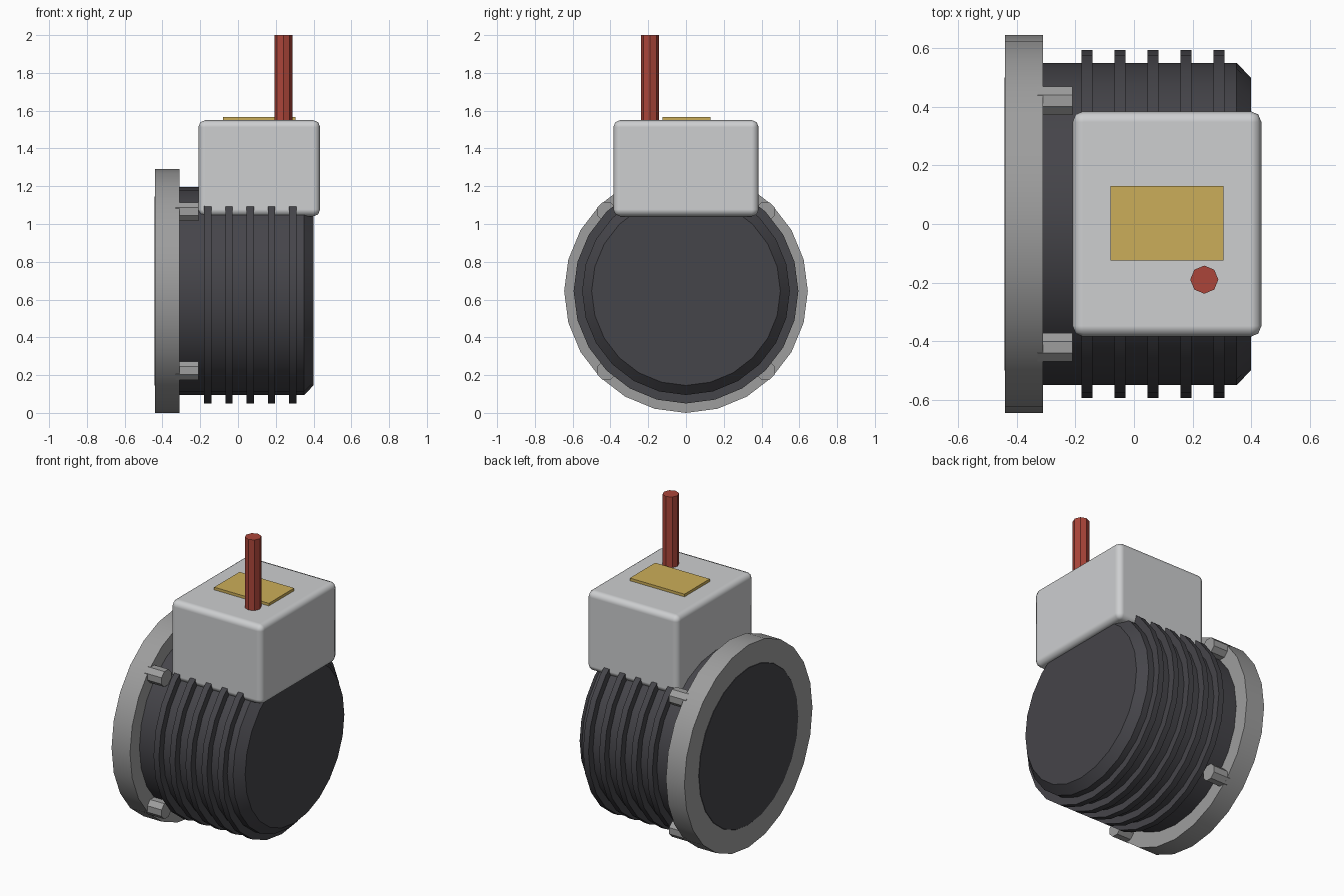
import bpy
import bmesh
from math import pi, radians
from mathutils import Matrix

if "Cube" in bpy.data.objects:
    bpy.data.objects.remove(bpy.data.objects["Cube"])


def material(name, r, g, b):
    m = bpy.data.materials.new(name)
    m.use_nodes = True
    m.diffuse_color = (r, g, b, 1)
    m.node_tree.nodes["Principled BSDF"].inputs["Base Color"].default_value = (r, g, b, 1)
    return m


charcoal = material("charcoal", 0.06, 0.059, 0.068)
steel = material("steel grey", 0.34, 0.34, 0.34)
light_grey = material("light grey", 0.61, 0.62, 0.63)
brass = material("brass", 0.60, 0.42, 0.10)
red = material("cable red", 0.41, 0.06, 0.042)

AXIS_Z = 0.645  # height of the motor shaft line


def finish(name, bm, mat, angle=30):
    mesh = bpy.data.meshes.new(name)
    bmesh.ops.recalc_face_normals(bm, faces=bm.faces)
    bm.to_mesh(mesh)
    bm.free()
    mesh.materials.append(mat)
    obj = bpy.data.objects.new(name, mesh)
    bpy.context.collection.objects.link(obj)
    bpy.ops.object.select_all(action='DESELECT')
    obj.select_set(True)
    bpy.context.view_layer.objects.active = obj
    bpy.ops.object.shade_smooth_by_angle(angle=radians(angle))
    return obj


def cylinder(name, mat, radius, start, end, sides=24, y=0, z=AXIS_Z, chamfer=0, turn=0):
    """Cylinder lying along x, with optional chamfered rims."""
    bm = bmesh.new()
    place = (Matrix.Translation(((start + end) / 2, y, z))
             @ Matrix.Rotation(pi / 2, 4, 'Y') @ Matrix.Rotation(turn, 4, 'Z'))
    bmesh.ops.create_cone(bm, cap_ends=True, segments=sides, radius1=radius,
                          radius2=radius, depth=end - start, matrix=place)
    if chamfer:
        rims = [e for e in bm.edges if any(len(f.verts) > 4 for f in e.link_faces)]
        bmesh.ops.bevel(bm, geom=rims, offset=chamfer, segments=1, affect='EDGES')
    return finish(name, bm, mat)


def box(name, mat, low, high):
    bm = bmesh.new()
    size = [b - a for a, b in zip(low, high)]
    mid = [(a + b) / 2 for a, b in zip(low, high)]
    bmesh.ops.create_cube(bm, size=1, matrix=Matrix.Translation(mid) @ Matrix.Diagonal((*size, 1)))
    return finish(name, bm, mat)


# Motor body, reaching through to the mounting face
cylinder("motor_body", charcoal, 0.55, -0.442, 0.40, chamfer=0.05)

# Cooling fins
for i in range(5):
    x = -0.16 + i * 0.1125
    cylinder(f"cooling_fin_{i + 1}", charcoal, 0.595, x - 0.019, x + 0.019)

# Mounting flange and its four bolts
cylinder("mounting_flange", steel, AXIS_Z, -0.44, -0.31)
for side, sy in (("front", -1), ("back", 1)):
    for level, sz in (("lower", -1), ("upper", 1)):
        cylinder(f"{side}_{level}_bolt", steel, 0.053, -0.33, -0.21, sides=8,
                 y=sy * 0.421, z=AXIS_Z + sz * 0.421, turn=pi / 8)

# Terminal box with softened edges
terminal_box = box("terminal_box", light_grey, (-0.21, -0.385, 1.04), (0.435, 0.385, 1.55))
bevel = terminal_box.modifiers.new("soft_edges", 'BEVEL')
bevel.width = 0.037
bevel.segments = 2
bevel.harden_normals = True
terminal_box.data.polygons.foreach_set("use_smooth", [True] * len(terminal_box.data.polygons))

# Rating plate on the lid
box("rating_plate", brass, (-0.08, -0.125, 1.545), (0.305, 0.13, 1.567))

# Upright supply cable
bm = bmesh.new()
bmesh.ops.create_cone(bm, cap_ends=True, segments=8, radius1=0.048, radius2=0.048, depth=0.5,
                      matrix=Matrix.Translation((0.24, -0.19, 1.75)))
finish("supply_cable", bm, red)
